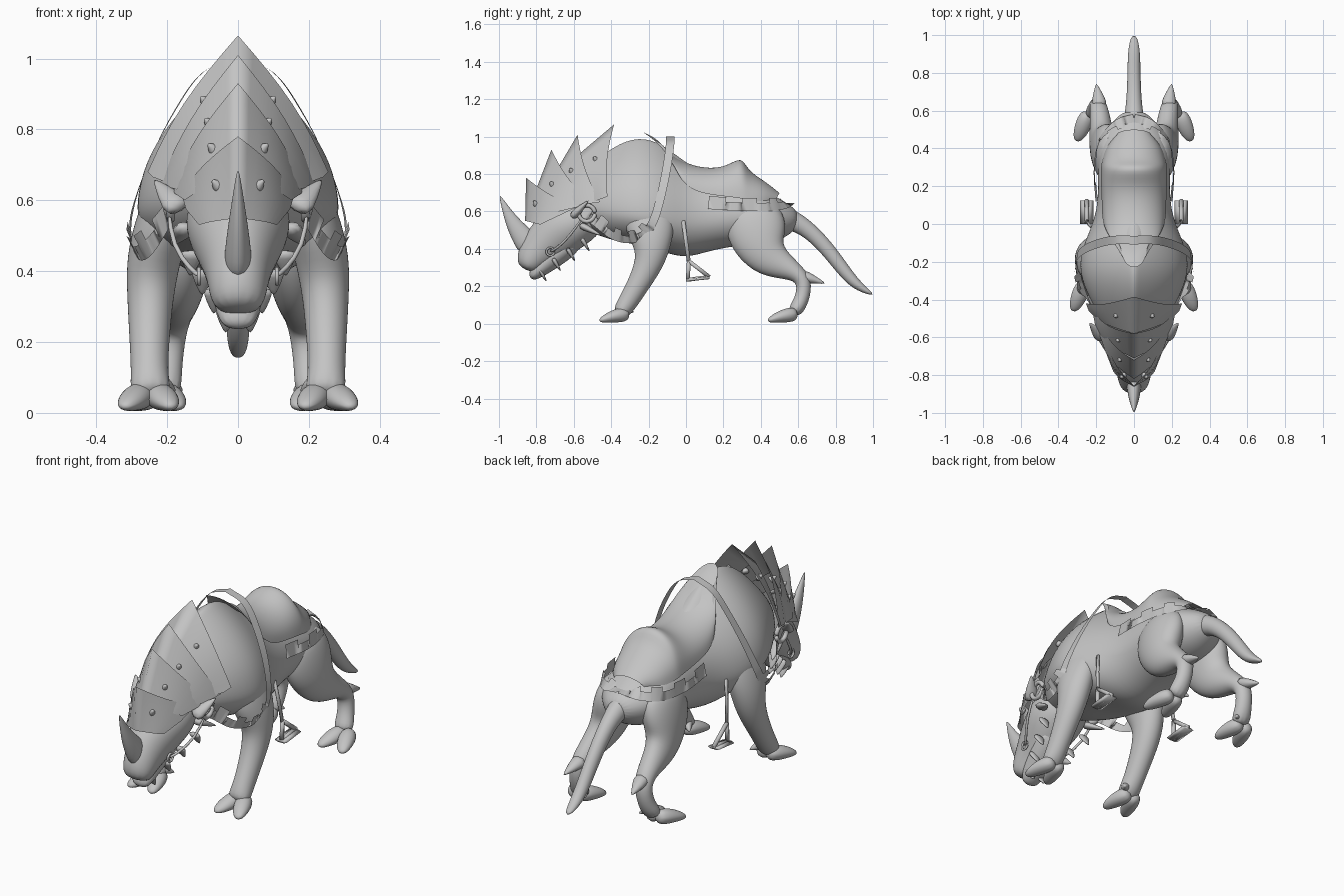
import bpy, bmesh
from math import sin, cos, pi
from mathutils import Vector as V

cube = bpy.data.objects.get("Cube")
if cube:
    bpy.data.objects.remove(cube)

grey = bpy.data.materials.new("stone_grey")
grey.use_nodes = True
tone = (0.55, 0.55, 0.55, 1)
grey.diffuse_color = tone
grey.node_tree.nodes["Principled BSDF"].inputs["Base Color"].default_value = tone


def skin(name, rows, closed=True, mirror=False, smooth=2, angle=pi):
    """Join rows of points into a surface; closed rows become capped tubes."""
    bm = bmesh.new()
    grid = [[bm.verts.new(p) for p in row] for row in rows]
    count = len(grid[0])
    for a, b in zip(grid, grid[1:]):
        for i in range(count if closed else count - 1):
            j = (i + 1) % count
            bm.faces.new((a[i], a[j], b[j], b[i]))
    if closed:
        bm.faces.new(grid[0])
        bm.faces.new(grid[-1])
    bmesh.ops.recalc_face_normals(bm, faces=bm.faces)
    mesh = bpy.data.meshes.new(name)
    bm.to_mesh(mesh)
    bm.free()
    mesh.materials.append(grey)
    obj = bpy.data.objects.new(name, mesh)
    bpy.context.collection.objects.link(obj)
    if mirror:
        obj.modifiers.new("mirror", "MIRROR")
    if smooth:
        sub = obj.modifiers.new("smooth", "SUBSURF")
        sub.levels = sub.render_levels = smooth
    bpy.ops.object.select_all(action="DESELECT")
    obj.select_set(True)
    bpy.context.view_layer.objects.active = obj
    bpy.ops.object.shade_smooth_by_angle(angle=angle)


def tube(name, stations, mirror=False, sides=12, smooth=2):
    """Tube through (x, y, z, half width, half depth) stations."""
    pts = [V(s[:3]) for s in stations]
    rows = []
    for i, s in enumerate(stations):
        t = (pts[min(i + 1, len(pts) - 1)] - pts[max(i - 1, 0)]).normalized()
        side = V((1, 0, 0))
        side = (side - t * side.dot(t)).normalized()
        up = t.cross(side)
        rows.append([pts[i] + side * s[3] * cos(2 * pi * k / sides)
                     + up * s[-1] * sin(2 * pi * k / sides) for k in range(sides)])
    skin(name, rows, True, mirror, smooth)


def spike(name, base, tip, r, flat=1.0):
    base, tip = V(base), V(tip)
    mid = base.lerp(tip, 0.5)
    tube(name, [(*base, r, r * flat), (*mid, r * .6, r * flat * .6),
                (*tip, .003, .003)], True, 8, 1)


def curve_points(pts, steps):
    """Smooth interpolation through a short list of points."""
    p = [V(q) for q in pts]
    p = [p[0] * 2 - p[1]] + p + [p[-1] * 2 - p[-2]]
    out = []
    for a, b, c, d in zip(p, p[1:], p[2:], p[3:]):
        for k in range(steps):
            t = k / steps
            out.append(b + (c - a) * t / 2 + (a - b * 2.5 + c * 2 - d / 2) * t * t
                       + ((b - c) * 3 + d - a) * t ** 3 / 2)
    return out + [p[-2]]


def ribbon(name, pts, width, tab, tab_from=0, core=.6):
    """Strap lying on the body, with square tabs along its lower edge."""
    path = curve_points(pts, 6)
    rows, last = [], 0
    for i, p in enumerate(path):
        t = path[min(i + 1, len(path) - 1)] - path[max(i - 1, 0)]
        across = t.cross(V((p.x, 0, p.z - core))).normalized()
        drop = tab if i >= tab_from and (i // 3) % 2 else 0
        for d in sorted({last, drop}, key=lambda v: v != last):
            rows.append([p - across * width / 2, p + across * (width / 2 + d)])
        last = drop
    skin(name, rows, False, True, 0)


# Trunk: y, belly z, widest z, back z, half width, ridge sharpness
trunk = [(-.64, .56, .63, .71, .07, 1.5), (-.52, .49, .63, .84, .165, 2),
         (-.39, .44, .61, .955, .245, 2), (-.25, .42, .59, 1.01, .3, 2),
         (-.12, .38, .57, .965, .28, 1.9), (0, .345, .55, .86, .22, 1.5),
         (.13, .39, .56, .80, .19, 1.2), (.3, .42, .58, .77, .195, 1.2),
         (.45, .42, .58, .70, .185, 1.2), (.55, .47, .56, .64, .11, 1), (.6, .52, .56, .6, .05, 1)]
rows = []
for y, low, mid, high, w, sharp in trunk:
    ring = []
    for k in range(20):
        s, c = sin(2 * pi * k / 20), cos(2 * pi * k / 20)
        x = w * abs(s) ** (sharp if c > 0 else 1) * (1 if s > 0 else -1)
        ring.append((x, y, mid + c * (high - mid if c > 0 else mid - low)))
    rows.append(ring)
skin("trunk", rows)

# Head, jaw and horn
tube("head", [(0, -.48, .61, .12, .12), (0, -.6, .54, .165, .14), (0, -.7, .475, .13, .145),
              (0, -.78, .40, .095, .115), (0, -.835, .34, .085, .085), (0, -.855, .285, .065, .05)])
tube("lower_jaw", [(0, -.58, .45, .11, .06), (0, -.7, .37, .085, .07), (0, -.79, .29, .065, .05),
                   (0, -.83, .24, .045, .02)])
tube("nose_horn", [(0, -.82, .39, .045, .075), (0, -.885, .48, .036, .058),
                   (0, -.94, .56, .024, .035), (0, -.998, .69, .003, .003)])
spike("side_horn", (.16, -.61, .57), (.238, -.52, .66), .055, .6)
spike("cheek_horn", (.14, -.57, .53), (.19, -.45, .47), .045, .6)
for i in range(4):
    f = i / 3
    base = V((.03 + .1 * f, -.79 + .23 * f, .30 + .16 * f))
    spike("jaw_spike", base, base + V((.005, .045, -.075)), .045, .4)

# Layered neck plates: ridge start, ridge tip, lower front, lower rear
plates = [((-.86, .55), (-.855, .78), (.11, -.78, .53), (.16, -.59, .62)),
          ((-.82, .67), (-.72, .93), (.15, -.68, .6), (.185, -.51, .64)),
          ((-.71, .79), (-.58, 1.01), (.17, -.6, .63), (.22, -.46, .65)),
          ((-.58, .90), (-.385, 1.065), (.2, -.5, .65), (.255, -.42, .68))]
for start, tip, front, rear in plates:
    rows = []
    for k in range(9):
        u = k / 8
        bulge = V((.1 * sin(pi * u) * rear[0], 0, 0))
        a = V((0, *start)).lerp(V(front), u) + bulge
        b = V((0, *tip)).lerp(V(rear), u) + bulge
        b.y -= .02 * sin(pi * u)
        rows.append([a, a.lerp(b, .5) + V((.012 * u, 0, 0)), b])
    skin("neck_plate", rows, False, True, 0, .6)
    a, b = V((0, *start)).lerp(V((0, *tip)), .5), V(front).lerp(V(rear), .5)
    stud = a.lerp(b, .36)
    spike("plate_stud", stud, stud + V((.025, -.02, .025)), .026)

# Legs
tube("front_leg", [(.17, -.2, .68, .06, .1), (.21, -.2, .55, .08, .15), (.24, -.18, .43, .08, .11),
                   (.248, -.19, .33, .068, .08), (.25, -.26, .2, .058, .06),
                   (.25, -.32, .1, .053, .055), (.245, -.36, .045, .065, .042)], True)
tube("hind_leg", [(.11, .35, .64, .07, .13), (.135, .37, .53, .09, .175), (.155, .395, .42, .085, .15),
                  (.17, .45, .335, .07, .105), (.18, .57, .285, .055, .055),
                  (.19, .64, .23, .045, .045), (.2, .62, .12, .042, .042),
                  (.215, .57, .05, .06, .042)], True)
spike("hock_spur", (.18, .61, .26), (.2, .745, .215), .055, .8)
for name, x, y in (("front", .245, -.33), ("hind", .225, .57)):
    for side in (.08, -.06):
        tube(name + "_toe", [(x + side * .2, y + .03, .055, .045, .05),
                             (x + side * .65, y - .07, .038, .05, .037),
                             (x + side, y - .135, .015, .02, .012)], True, 8)
    spike(name + "_dewclaw", (x - .02, y, .09), (x - .07, y + .05, .06), .035)

# Tail
tube("tail", [(0, .46, .58, .08, .08), (0, .6, .55, .045, .05), (0, .73, .435, .038, .042),
              (0, .835, .295, .035, .038), (0, .91, .205, .034, .03), (0, 1, .155, .018, .008)])

# Saddle: y, top z, side z, half width, backward sweep of the sides
saddle = [(-.23, 1.025, .95, .07, .12), (-.15, .99, .86, .115, .08), (-.08, .90, .77, .155, .05),
          (.02, .85, .71, .17, .02), (.13, .83, .69, .17, 0), (.22, .845, .68, .175, 0),
          (.3, .9, .67, .175, 0), (.33, .82, .66, .17, 0), (.42, .765, .65, .145, 0),
          (.5, .70, .65, .09, -.03)]
rows = []
for y, top, low, w, sweep in saddle:
    rows.append([(w * sin(pi * k / 10), y + sweep * (k / 5) ** 2,
                  low + (top - low) * cos(pi * k / 10)) for k in range(-5, 6)])
skin("saddle", rows, False)

# Straps and cloth edging
ribbon("chest_harness", [(0, -.085, 1), (.1, -.085, .96), (.18, -.1, .85), (.255, -.13, .7),
                         (.3, -.17, .56), (.3, -.22, .48), (.285, -.3, .45),
                         (.25, -.39, .47), (.2, -.48, .54), (.17, -.56, .6)], .045, .03, 26)
ribbon("saddle_cloth", [(0, .56, .645), (.1, .53, .635), (.18, .45, .625),
                        (.21, .3, .625), (.2, .12, .635)], .045, .025)
tube("bridle_rein", [(.195, -.55, .57, .008), (.185, -.62, .47, .008), (.13, -.69, .4, .008),
                     (.105, -.73, .385, .008)], True, 6, 1)


def loop(name, centre, radius, thick):
    """Upright ring on the side of the head."""
    pts = [V(centre) + V((0, radius * cos(pi * k / 6), radius * sin(pi * k / 6)))
           for k in range(13)]
    tube(name, [(*p, thick) for p in pts], True, 6, 1)


loop("bit_ring", (.11, -.725, .385), .022, .007)
loop("temple_ring", (.19, -.53, .59), .045, .014)

# Stirrups
tube("stirrup_strap", [(.225, -.015, .55, .006, .012), (.24, 0, .44, .006, .012),
                       (.25, .015, .33, .006, .012)], True, 6, 0)
corners = [(.25, .015, .335), (.25, .01, .235), (.25, .125, .25)]
for a, b in zip(corners, corners[1:] + corners[:1]):
    tube("stirrup_bar", [(*a, .012), (*b, .012)], True, 6, 0)
tube("stirrup_tread", [(.25, 0, .232, .035, .008), (.25, .125, .245, .035, .008)], True, 6, 0)
